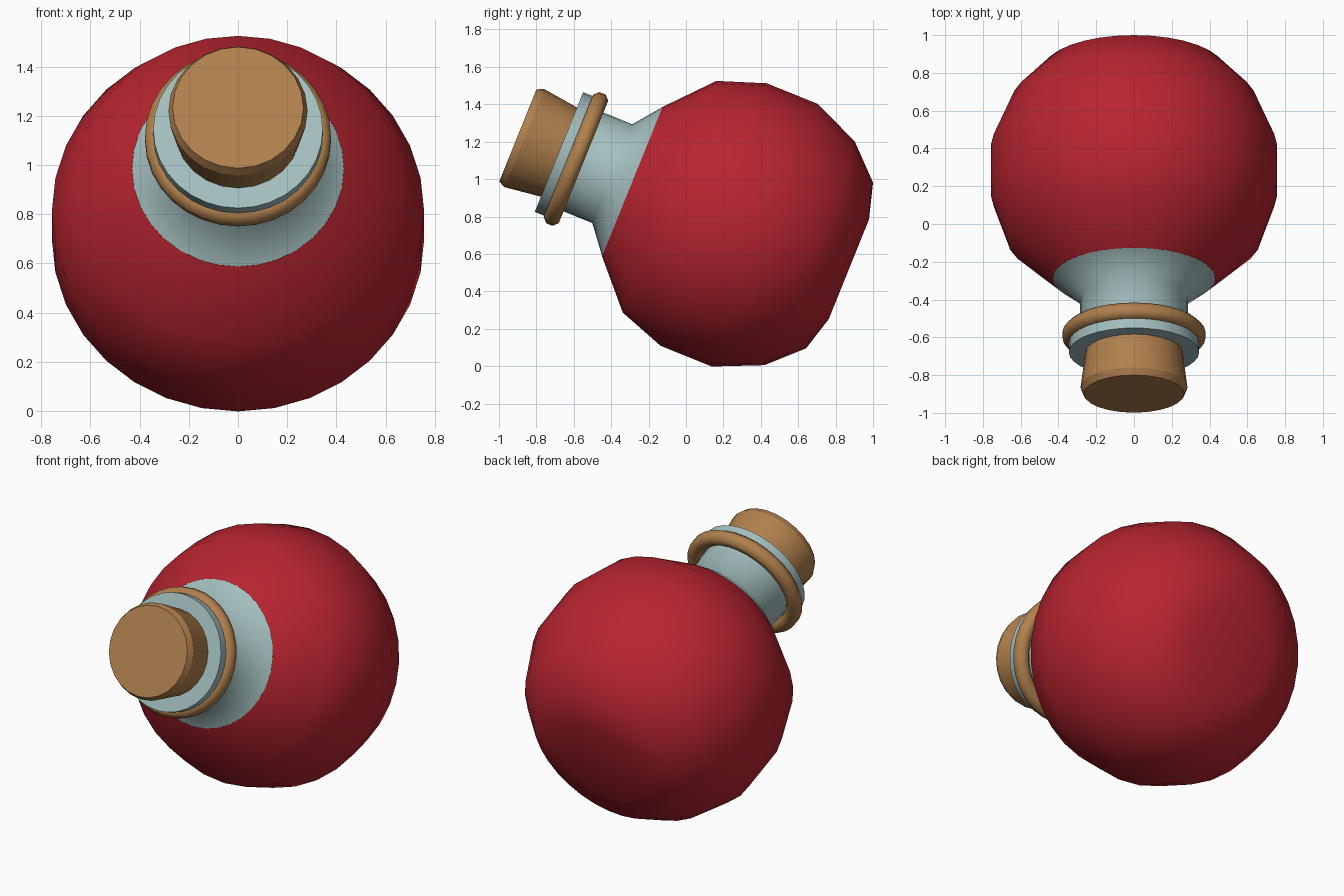
import bpy, bmesh, math

if "Cube" in bpy.data.objects:
    bpy.data.objects.remove(bpy.data.objects["Cube"])

CENTRE = (0, 0.285, 0.755)      # middle of the round body
TILT = math.radians(68)         # bottle lies back, neck towards the front


def material(name, rgb):
    m = bpy.data.materials.new(name)
    m.diffuse_color = (*rgb, 1)
    m.use_nodes = True
    m.node_tree.nodes["Principled BSDF"].inputs["Base Color"].default_value = m.diffuse_color
    return m


red = material("red glass", (0.48, 0.018, 0.030))
blue = material("pale blue glass", (0.37, 0.52, 0.52))
brown = material("cork brown", (0.434, 0.216, 0.074))


def lathe(name, profile, mat, sides, closed=False, smooth=40):
    """Spin (radius, height) points about the bottle axis."""
    bm = bmesh.new()
    rings = []
    for r, h in profile:
        if r == 0:
            rings.append([bm.verts.new((0, 0, h))] * sides)
        else:
            rings.append([bm.verts.new((r * math.cos(2 * math.pi * i / sides),
                                        r * math.sin(2 * math.pi * i / sides), h))
                          for i in range(sides)])
    pairs = list(zip(rings, rings[1:]))
    if closed:
        pairs.append((rings[-1], rings[0]))
    for a, b in pairs:
        for i in range(sides):
            j = (i + 1) % sides
            corners = list(dict.fromkeys([a[i], a[j], b[j], b[i]]))
            bm.faces.new(corners)
    bmesh.ops.recalc_face_normals(bm, faces=bm.faces)
    mesh = bpy.data.meshes.new(name)
    bm.to_mesh(mesh)
    bm.free()
    mesh.materials.append(mat)
    ob = bpy.data.objects.new(name, mesh)
    bpy.context.collection.objects.link(ob)
    ob.location = CENTRE
    ob.rotation_euler = (TILT, 0, 0)
    bpy.ops.object.select_all(action='DESELECT')
    ob.select_set(True)
    bpy.context.view_layer.objects.active = ob
    bpy.ops.object.shade_smooth_by_angle(angle=math.radians(smooth))
    return ob


# Round body with a flat base
lathe("body", [(0, -0.632), (0.287, -0.632), (0.478, -0.578), (0.645, -0.405),
               (0.757, -0.147), (0.757, 0.148), (0.668, 0.402), (0.431, 0.617),
               (0, 0.617)], red, 32)

# Flared collar, neck and flat lip
lathe("neck", [(0.433, 0.615), (0.285, 0.732), (0.285, 0.985), (0.345, 0.985),
               (0.345, 1.04), (0, 1.04)], blue, 32, smooth=60)

# Rounded band under the lip
band = [(0.335 + 0.047 * math.cos(k * math.pi / 4 + math.pi / 8),
         0.942 + 0.047 * math.sin(k * math.pi / 4 + math.pi / 8)) for k in range(8)]
lathe("neck_band", band, brown, 32, closed=True, smooth=60)

# Tapered stopper with a bevelled end
lathe("stopper", [(0, 1.0), (0.252, 1.0), (0.283, 1.24), (0.266, 1.277),
                  (0, 1.277)], brown, 24, smooth=30)
